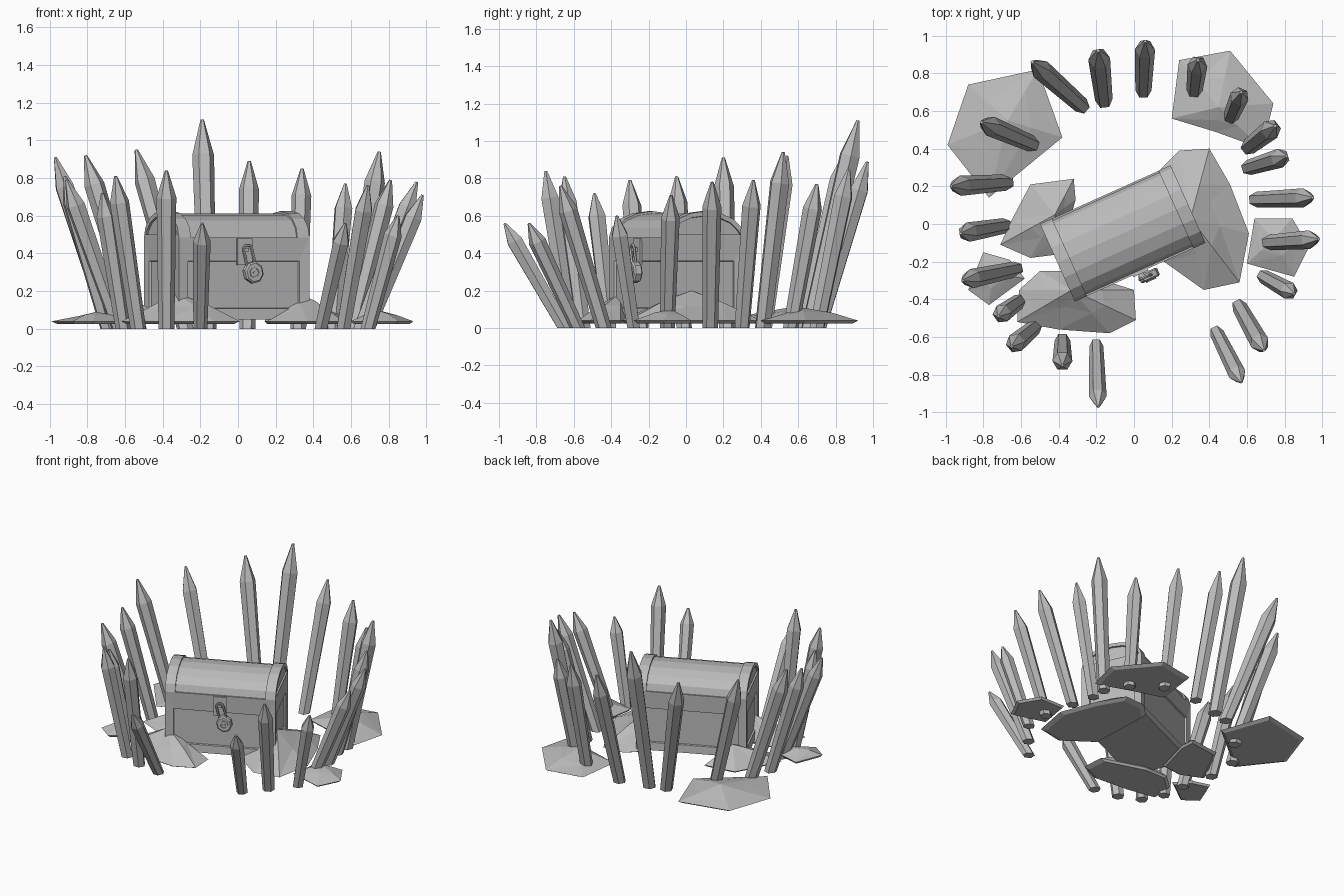
import bpy, bmesh, math, random
from mathutils import Vector, Matrix

random.seed(4)
if "Cube" in bpy.data.objects:
    bpy.data.objects.remove(bpy.data.objects["Cube"])

GREY = (0.5, 0.5, 0.5, 1)
stone = bpy.data.materials.new("plain_grey")
stone.use_nodes = True
stone.diffuse_color = GREY
stone.node_tree.nodes["Principled BSDF"].inputs["Base Color"].default_value = GREY


def finish(name, bm, matrix=None):
    """Turn a bmesh into a named, flat shaded object."""
    bmesh.ops.recalc_face_normals(bm, faces=bm.faces)
    mesh = bpy.data.meshes.new(name)
    bm.to_mesh(mesh)
    bm.free()
    mesh.materials.append(stone)
    ob = bpy.data.objects.new(name, mesh)
    bpy.context.scene.collection.objects.link(ob)
    if matrix:
        ob.matrix_world = matrix
    return ob


def loft(bm, rings):
    """Join vertex rings of equal length into a capped tube."""
    loops = [[bm.verts.new(p) for p in ring] for ring in rings]
    for low, high in zip(loops, loops[1:]):
        for i in range(len(low)):
            j = (i + 1) % len(low)
            bm.faces.new((low[i], low[j], high[j], high[i]))
    bm.faces.new(loops[0])
    bm.faces.new(loops[-1])


def box(bm, size, centre):
    matrix = Matrix.Translation(centre) @ Matrix.Diagonal((*size, 1))
    return bmesh.ops.create_cube(bm, size=1, matrix=matrix)["verts"]


# Six-sided spikes: foot x, foot y, tip x, tip y, tip height
SPIKES = [
    (.05, .71, .06, .97, .89), (-.16, .66, -.19, .92, 1.11), (-.28, .63, -.54, .86, .95),
    (.32, .70, .34, .87, .85), (.51, .56, .57, .70, .77), (.61, .41, .75, .52, .94),
    (.61, .30, .81, .36, .79), (.65, .13, .95, .14, .78), (.69, -.10, .98, -.08, .71),
    (.69, -.28, .85, -.37, .60), (.56, -.44, .69, -.67, .76), (.44, -.58, .57, -.84, .56),
    (-.20, -.65, -.19, -.97, .56), (-.38, -.62, -.38, -.75, .84), (-.53, -.55, -.65, -.65, .81),
    (-.61, -.41, -.72, -.49, .72), (-.63, -.24, -.91, -.30, .79), (-.69, -.01, -.92, -.05, .81),
    (-.68, .22, -.97, .20, .91), (-.53, .42, -.81, .54, .92),
]


def spike(name, fx, fy, tx, ty, height):
    foot, tip = Vector((fx, fy, 0)), Vector((tx, ty, height))
    axis = (tip - foot).normalized()
    turn = axis.to_track_quat("Z", "Y")
    radius = .035 + .021 * height
    rings = []
    for t, scale in ((0, .8), (.83, 1), (1, .16)):
        ring = []
        for k in range(6):
            a = k * math.tau / 6
            offset = turn @ Vector((math.cos(a), math.sin(a), 0)) * radius * scale
            p = foot.lerp(tip, t) + offset
            if t == 0:
                p -= axis * (p.z / axis.z)  # foot is cut level with the ground
            ring.append(p)
        rings.append(ring)
    bm = bmesh.new()
    loft(bm, rings)
    finish(name, bm)


for i, row in enumerate(SPIKES):
    spike(f"spike_{i + 1}", *row)

# Low faceted rocks: peak, then outline points
ROCKS = [
    ((-.67, .55, .11), [(-.99, .42), (-.88, .74), (-.51, .82), (-.38, .46), (-.77, .14)]),
    ((.45, .62, .11), [(.20, .56), (.24, .87), (.51, .92), (.74, .64), (.68, .40), (.43, .49)]),
    ((.30, .03, .20), [(.14, .29), (.24, .39), (.40, .40), (.51, .21), (.61, -.05), (.56, -.31),
                       (.37, -.35), (.16, -.20)]),
    ((-.42, .05, .15), [(-.71, -.11), (-.65, .02), (-.55, .21), (-.32, .24), (-.31, .13),
                        (-.39, -.16), (-.55, -.18)]),
    ((-.33, -.35, .19), [(-.61, -.35), (-.50, -.25), (-.32, -.25), (.0, -.35), (.01, -.51),
                         (-.13, -.58), (-.40, -.56), (-.62, -.52)]),
    ((.74, -.08, .10), [(.60, -.21), (.64, .03), (.84, .03), (.93, -.12), (.85, -.28)]),
    ((-.75, -.26, .09), [(-.88, -.35), (-.80, -.15), (-.66, -.19), (-.58, -.29), (-.77, -.43)]),
]


def rock(name, peak, outline):
    bm = bmesh.new()
    top = bm.verts.new(peak)
    rim = [bm.verts.new((x, y, .04)) for x, y in outline]
    keel = [bm.verts.new((x * .9 + peak[0] * .1, y * .9 + peak[1] * .1, .025)) for x, y in outline]
    mid = []
    for v in rim:
        p = v.co.lerp(top.co, random.uniform(.42, .58))
        p.z += peak[2] * random.uniform(-.05, .1)
        mid.append(bm.verts.new(p))
    n = len(rim)
    for i in range(n):
        j = (i + 1) % n
        bm.faces.new((rim[i], rim[j], mid[i]))
        bm.faces.new((rim[j], mid[j], mid[i]))
        bm.faces.new((mid[i], mid[j], top))
        bm.faces.new((keel[i], keel[j], rim[j], rim[i]))
    bm.faces.new(keel)
    finish(name, bm)


for i, (peak, outline) in enumerate(ROCKS):
    rock(f"rock_{i + 1}", peak, outline)

# Chest frame of reference: turned on the ground
CHEST = Matrix.Translation((-.06, -.05, 0)) @ Matrix.Rotation(math.radians(24.2), 4, "Z")
LENGTH, DEPTH, FLOOR, SEAM = .76, .45, .05, .485

# Chest body with a sunken panel on each side
bm = bmesh.new()
box(bm, (LENGTH, DEPTH, SEAM - FLOOR), (0, 0, (SEAM + FLOOR) / 2))
bm.normal_update()
sides = [f for f in bm.faces if abs(f.normal.z) < .5]
bmesh.ops.inset_individual(bm, faces=sides, thickness=.08, depth=0)
for f in sides:
    inward = f.normal * -.004
    for v in f.verts:
        v.co += inward
        if v.co.z > .3:
            v.co.z = .36
bmesh.ops.inset_individual(bm, faces=sides, thickness=.004, depth=-.012)
finish("chest_body", bm, CHEST)


def arch(half_depth, rise, x):
    """Half-ellipse cross-section of the lid."""
    return [(x, -half_depth * math.cos(math.pi * k / 8), SEAM + rise * math.sin(math.pi * k / 8))
            for k in range(9)]


# Domed lid and its raised end bands
bm = bmesh.new()
loft(bm, [arch(.215, .128, -LENGTH / 2 + .015), arch(.215, .128, LENGTH / 2 - .015)])
finish("chest_lid", bm, CHEST)
for side, label in ((-1, "right"), (1, "left")):
    bm = bmesh.new()
    inner, outer = side * (LENGTH / 2 - .07), side * LENGTH / 2
    loft(bm, [arch(.226, .14, inner), arch(.226, .14, outer)])
    bm.normal_update()
    end = [f for f in bm.faces if len(f.verts) == 9 and f.calc_center_median().x * side > .35]
    bmesh.ops.recalc_face_normals(bm, faces=bm.faces)
    bmesh.ops.inset_individual(bm, faces=end, thickness=.025, depth=0)
    bmesh.ops.inset_individual(bm, faces=end, thickness=.002, depth=-.012)
    finish(f"lid_band_{label}", bm, CHEST)

# Hasp plate and staple
bm = bmesh.new()
box(bm, (.088, .012, .14), (0, -DEPTH / 2 - .004, .41))
box(bm, (.03, .03, .02), (0, -DEPTH / 2 - .018, .42))
finish("hasp_plate", bm, CHEST)

# Padlock hanging at a slant
LOCK = CHEST @ Matrix.Translation((0, -DEPTH / 2 - .036, .44)) @ Matrix.Rotation(-.25, 4, "Y")
DROP = -.145


def disc(x_radius, z_radius, y):
    return [(x_radius * math.cos(a), y, DROP + z_radius * math.sin(a))
            for a in (math.tau * (k + .5) / 8 for k in range(8))]


bm = bmesh.new()
loft(bm, [disc(.046, .05, .024), disc(.055, .059, .016), disc(.055, .059, -.016), disc(.046, .05, -.024)])
finish("padlock_body", bm, LOCK)

# Keyhole ring and slot
bm = bmesh.new()
loft(bm, [disc(.03, .03, -.02), disc(.03, .03, -.03)])
bm.normal_update()
face = [f for f in bm.faces if f.calc_center_median().y < -.029]
bmesh.ops.recalc_face_normals(bm, faces=bm.faces)
bmesh.ops.inset_individual(bm, faces=face, thickness=.008, depth=0)
bmesh.ops.inset_individual(bm, faces=face, thickness=.001, depth=-.005)
box(bm, (.022, .008, .008), (0, -.026, DROP))
finish("keyhole", bm, LOCK)

# Shackle: bent bar lofted along a U-shaped path
path = [(-.024, DROP + .04)]
path += [(-.024 * math.cos(math.pi * k / 6), .024 * math.sin(math.pi * k / 6) - .02) for k in range(7)]
path += [(.024, DROP + .04)]
rings = []
for x, z in path:
    out = Vector((x, 0, max(z + .02, 0))).normalized()
    rings.append([Vector((x, 0, z)) + .008 * (out * math.cos(a) + Vector((0, math.sin(a), 0)))
                  for a in (math.tau * k / 6 for k in range(6))])
bm = bmesh.new()
loft(bm, rings)
finish("padlock_shackle", bm, LOCK)
